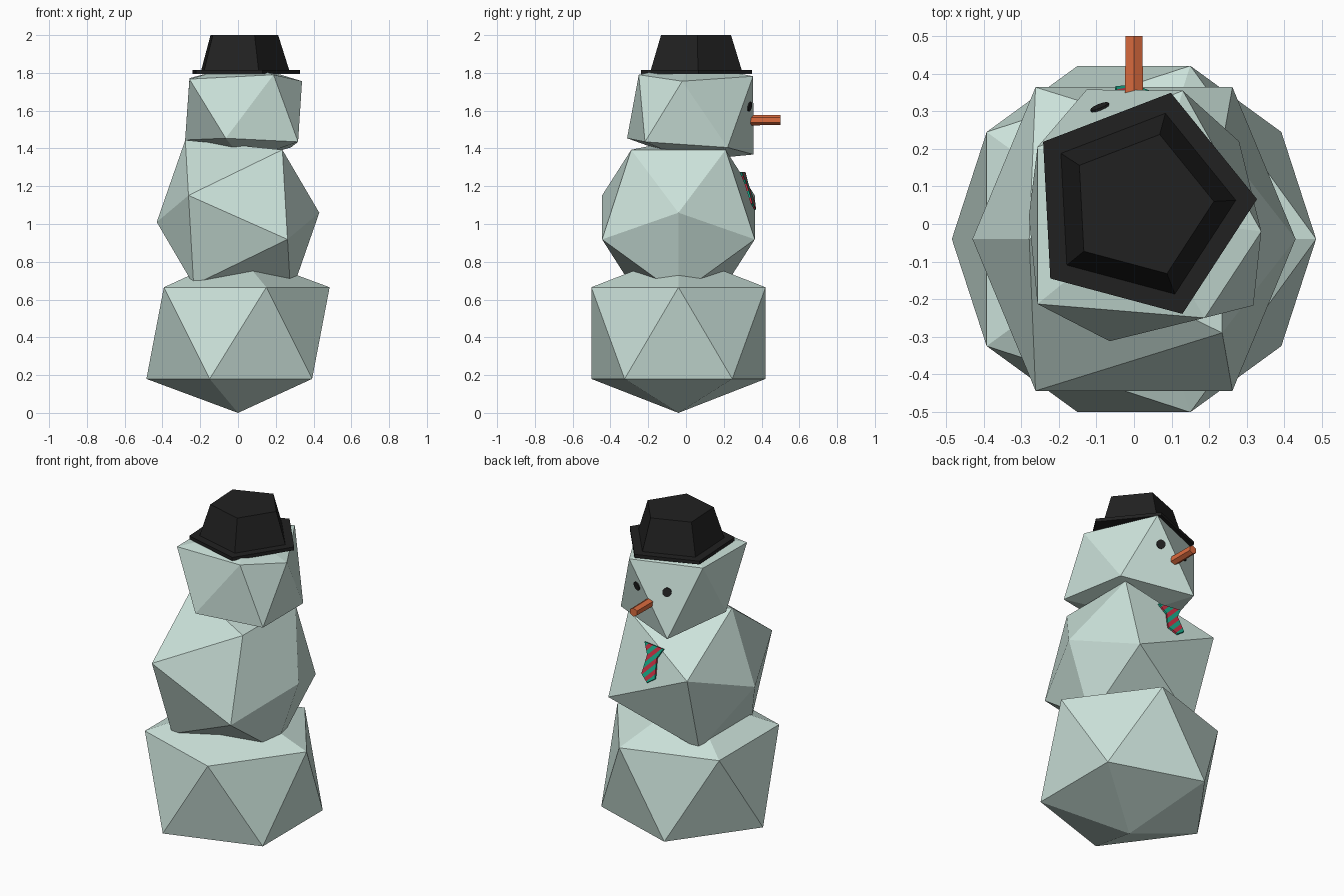
import bpy, bmesh, math
from mathutils import Vector, Matrix

if "Cube" in bpy.data.objects:
    bpy.data.objects.remove(bpy.data.objects["Cube"])


def material(name, rgb):
    m = bpy.data.materials.new(name)
    m.diffuse_color = (*rgb, 1)
    m.use_nodes = True
    m.node_tree.nodes["Principled BSDF"].inputs["Base Color"].default_value = m.diffuse_color
    return m


SNOW = material("snow", (0.60, 0.76, 0.70))
BLACK = material("black", (0.015, 0.015, 0.015))
ORANGE = material("orange", (0.72, 0.15, 0.05))
RED = material("red", (0.6, 0.03, 0.06))
GREEN = material("green", (0.01, 0.4, 0.25))


def add(name, bm, *mats):
    bmesh.ops.recalc_face_normals(bm, faces=bm.faces[:])
    me = bpy.data.meshes.new(name)
    bm.to_mesh(me)
    bm.free()
    for m in mats:
        me.materials.append(m)
    ob = bpy.data.objects.new(name, me)
    bpy.context.collection.objects.link(ob)
    return ob


def hull(name, points, mat):
    bm = bmesh.new()
    for p in points:
        bm.verts.new(p)
    bmesh.ops.convex_hull(bm, input=bm.verts[:])
    return add(name, bm, mat)


def squashed_icosahedron(pole, h, r, matrix):
    pts = [Vector((0, 0, pole)), Vector((0, 0, -pole))]
    for k in range(5):
        a = math.radians(72 * k)
        ring = Vector((r * math.cos(a), r * math.sin(a), h))
        pts += [ring, -ring]
    return [matrix @ p for p in pts]


def cone(name, sides, r1, r2, depth, matrix, mat):
    bm = bmesh.new()
    bmesh.ops.create_cone(bm, cap_ends=True, segments=sides, radius1=r1,
                          radius2=r2, depth=depth, matrix=matrix)
    return add(name, bm, mat)


# Lower and middle snowballs
hull("lower_ball", squashed_icosahedron(
    0.4225, 0.2425, 0.485, Matrix.Translation((0, -0.04, 0.4225))), SNOW)
hull("middle_ball", squashed_icosahedron(
    0.431, 0.255, 0.425,
    Matrix.Translation((0, -0.04, 1.035)) @ Matrix.Rotation(math.radians(86.7), 4, 'Y')), SNOW)

# Head: skewed icosahedron, upper ring, lower ring and two poles
upper = [(-0.257, -0.213, 1.767), (0.188, -0.25, 1.79), (0.339, -0.02, 1.756),
         (0.13, 0.355, 1.782), (-0.257, 0.205, 1.772)]
lower = [(-0.065, -0.312, 1.454), (0.318, -0.217, 1.435), (0.28, 0.22, 1.405),
         (-0.126, 0.358, 1.368), (-0.28, 0.02, 1.445)]
hull("head", upper + lower + [(0.03, 0.02, 1.85), (0.03, 0.02, 1.335)], SNOW)

# Eyes: small discs lying on the two face planes beside the nose
for name, x, tri in (("eye_a", -0.09, (upper[4], upper[3], lower[3])),
                     ("eye_b", 0.09, (upper[3], lower[3], lower[2]))):
    a, b, c = map(Vector, tri)
    n = (b - a).cross(c - a).normalized()
    if n.y < 0:
        n = -n
    z = 1.622
    y = a.y - (n.x * (x - a.x) + n.z * (z - a.z)) / n.y
    turn = n.to_track_quat('Z', 'Y').to_matrix().to_4x4()
    cone(name, 12, 0.026, 0.026, 0.012, Matrix.Translation((x, y, z)) @ turn, BLACK)

# Nose
cone("nose", 6, 0.028, 0.026, 0.18,
     Matrix.Translation((0, 0.41, 1.55)) @ Matrix.Rotation(math.radians(-90), 4, 'X'), ORANGE)

# Hat: five-sided brim and tapered crown
for name, r1, r2, z0, z1 in (("hat_brim", 0.31, 0.31, 1.795, 1.815),
                             ("hat_crown", 0.255, 0.195, 1.81, 2.0)):
    cone(name, 5, r1, r2, z1 - z0, Matrix.Translation((0.018, 0.05, (z0 + z1) / 2))
         @ Matrix.Rotation(math.radians(-87), 4, 'Z'), BLACK)

# Striped tie lying on the chest plane
bm = bmesh.new()
for part in ([(-0.07, 1.275), (0.07, 1.275), (0.035, 1.215), (-0.035, 1.215)],
             [(-0.035, 1.215), (0.035, 1.215), (0.05, 1.11), (0, 1.075), (-0.05, 1.11)]):
    bm.faces.new([bm.verts.new((x, 0.38 - 0.149 * (x + 0.27) - 0.335 * (z - 1.155), z))
                  for x, z in part])
step = 0.032
for k in range(30, 46):
    bmesh.ops.bisect_plane(bm, geom=bm.verts[:] + bm.edges[:] + bm.faces[:],
                           plane_co=(0, 0, k * step), plane_no=(1, 0, 1))
for f in bm.faces:
    c = f.calc_center_median()
    f.material_index = math.floor((c.x + c.z) / step) % 2
bmesh.ops.remove_doubles(bm, verts=bm.verts[:], dist=0.0005)
tie = add("tie", bm, RED, GREEN)
solid = tie.modifiers.new("thickness", 'SOLIDIFY')
solid.thickness = 0.01
solid.offset = 0
